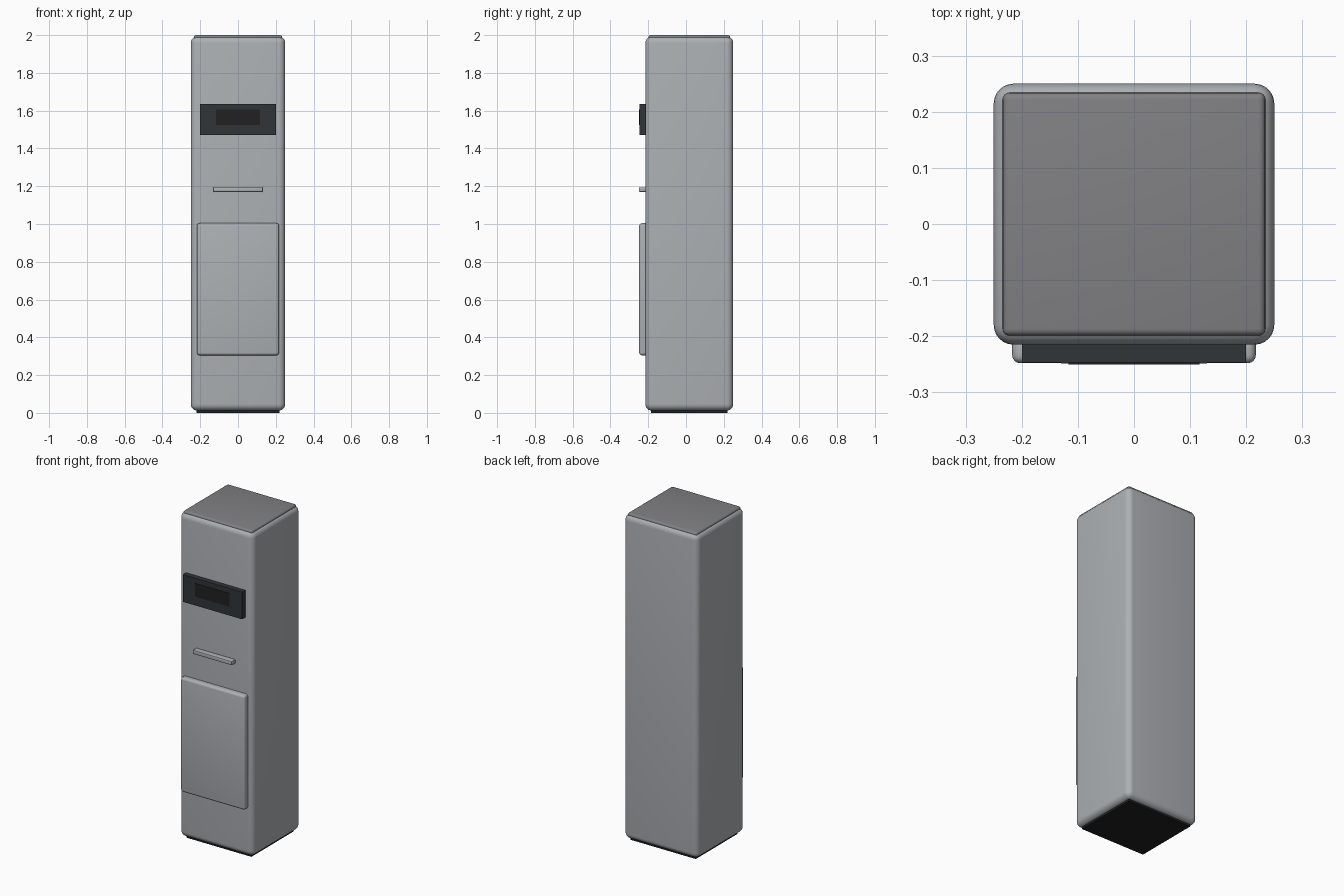
import bpy

if "Cube" in bpy.data.objects:
    bpy.data.objects.remove(bpy.data.objects["Cube"])


def material(name, rgb):
    m = bpy.data.materials.new(name)
    m.diffuse_color = (*rgb, 1)
    m.use_nodes = True
    m.node_tree.nodes["Principled BSDF"].inputs["Base Color"].default_value = m.diffuse_color
    return m


def box(name, lo, hi, bevel=0.0, segments=4, mat=None):
    """Box between two corners, optionally with rounded edges."""
    bpy.ops.mesh.primitive_cube_add(size=1)
    ob = bpy.context.object
    ob.name = name
    ob.location = [(a + b) / 2 for a, b in zip(lo, hi)]
    ob.scale = [b - a for a, b in zip(lo, hi)]
    bpy.ops.object.transform_apply(location=True, rotation=False, scale=True)
    if bevel:
        mod = ob.modifiers.new("rounding", 'BEVEL')
        mod.width = bevel
        mod.segments = segments
        bpy.ops.object.modifier_apply(modifier=mod.name)
        bpy.ops.object.shade_smooth_by_angle()
    if mat:
        ob.data.materials.append(mat)
    return ob


steel = material("steel", (0.42, 0.44, 0.46))
cap_grey = material("cap_grey", (0.22, 0.22, 0.23))
dark = material("dark_plastic", (0.03, 0.035, 0.04))
black = material("black", (0.015, 0.015, 0.015))

# Cabinet with top cap and base plate
box("cabinet", (-0.25, -0.215, 0.012), (0.25, 0.25, 1.993), 0.035, 6, steel)
box("top_cap", (-0.234, -0.199, 1.96), (0.234, 0.234, 2.0), 0.012, 4, cap_grey)
box("base_plate", (-0.22, -0.185, 0.0), (0.22, 0.22, 0.03), mat=black)

# Control panel with inset display
box("control_panel", (-0.2, -0.247, 1.47), (0.2, -0.205, 1.636), mat=dark)
box("display", (-0.117, -0.25, 1.525), (0.117, -0.24, 1.606), mat=black)

# Slim ledge and lower door
box("ledge", (-0.132, -0.249, 1.17), (0.132, -0.205, 1.194), 0.004, 2, steel)
box("lower_door", (-0.217, -0.248, 0.305), (0.217, -0.2, 1.004), 0.014, 4, steel)
